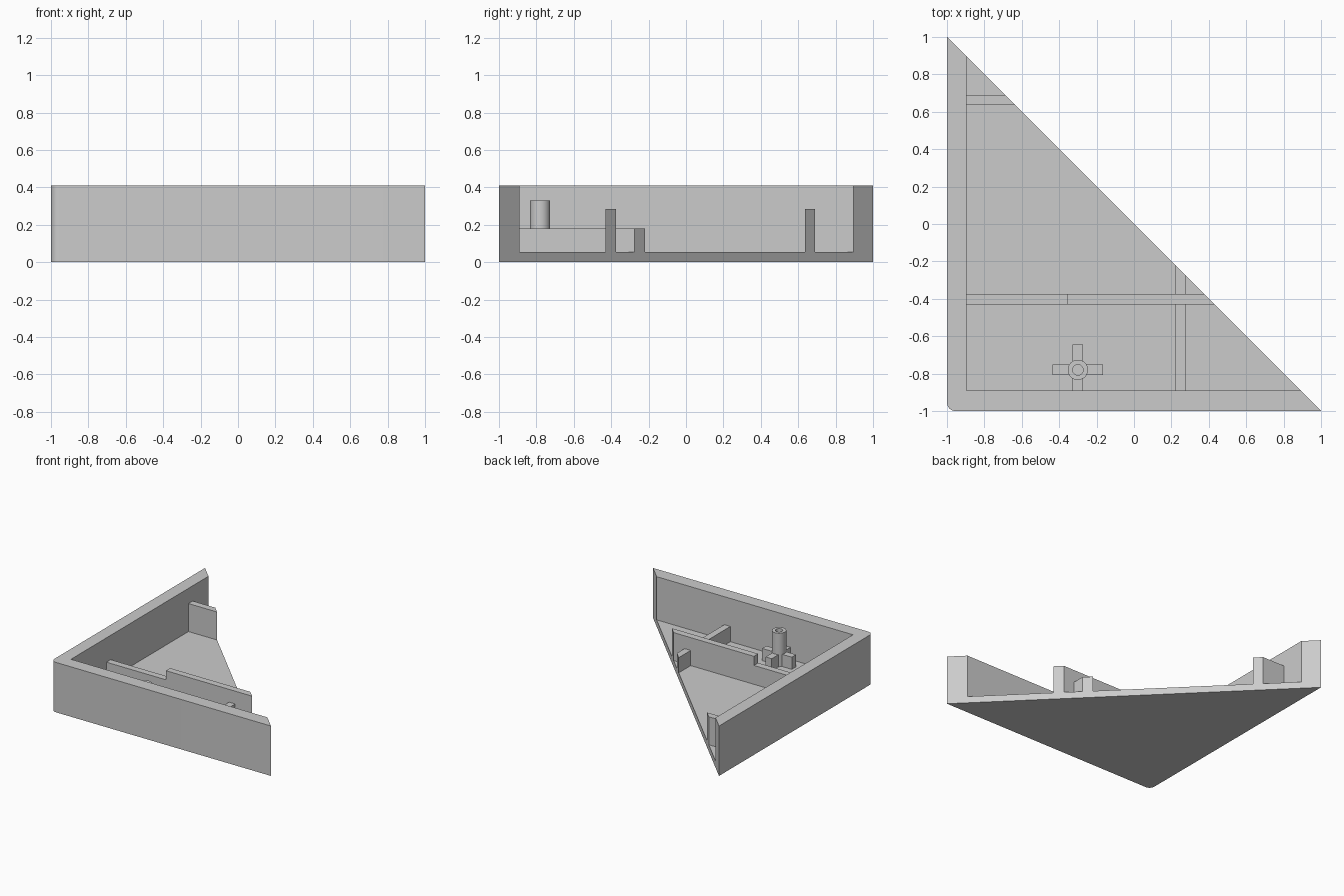
import bpy
import bmesh
import math

if "Cube" in bpy.data.objects:
    bpy.data.objects.remove(bpy.data.objects["Cube"], do_unlink=True)

FLOOR, TOP = 0.055, 0.41
WALL_X, WALL_Y = -0.895, -0.89      # inner faces of the two walls

grey = bpy.data.materials.new("plain_grey")
grey.use_nodes = True
grey.diffuse_color = (0.6, 0.6, 0.6, 1)
grey.node_tree.nodes["Principled BSDF"].inputs["Base Color"].default_value = (0.6, 0.6, 0.6, 1)


def finish(name, bm):
    bmesh.ops.recalc_face_normals(bm, faces=bm.faces)
    mesh = bpy.data.meshes.new(name)
    bm.to_mesh(mesh)
    bm.free()
    mesh.materials.append(grey)
    obj = bpy.data.objects.new(name, mesh)
    bpy.context.collection.objects.link(obj)
    return obj


def prism(name, outline, z0, z1):
    """Extrude a plan outline from z0 up to z1."""
    bm = bmesh.new()
    base = bm.faces.new([bm.verts.new((x, y, z0)) for x, y in outline])
    top = bmesh.ops.extrude_face_region(bm, geom=[base])["geom"]
    verts = [v for v in top if isinstance(v, bmesh.types.BMVert)]
    bmesh.ops.translate(bm, verts=verts, vec=(0, 0, z1 - z0))
    return finish(name, bm)


def box(name, x0, x1, y0, y1, z1):
    return prism(name, [(x0, y0), (x1, y0), (x1, y1), (x0, y1)], FLOOR, z1)


def smooth(obj):
    bpy.ops.object.select_all(action="DESELECT")
    obj.select_set(True)
    bpy.context.view_layer.objects.active = obj
    bpy.ops.object.shade_smooth_by_angle(angle=math.radians(35))


# Tray: triangular block with a rounded corner, hollowed and open on the diagonal
r = 0.045
arc = [math.radians(180 + 90 * i / 8) for i in range(9)]
corner = [(-1 + r + r * math.cos(a), -1 + r + r * math.sin(a)) for a in arc]
tray = prism("tray", corner + [(1, -1), (-1, 1)], 0, TOP)
cutter = prism("tray_cutter", [(WALL_X, WALL_Y), (-WALL_Y, WALL_Y), (1.2, WALL_Y + 0.31),
                               (1.2, 1.2), (WALL_X + 0.31, 1.2), (WALL_X, -WALL_X)], FLOOR, 1)
cutter.hide_render = True
cut = tray.modifiers.new("hollow", "BOOLEAN")
cut.operation = "DIFFERENCE"
cut.solver = "EXACT"
cut.object = cutter
bpy.context.view_layer.objects.active = tray
bpy.ops.object.modifier_apply(modifier="hollow")
bpy.data.objects.remove(cutter, do_unlink=True)
smooth(tray)


# Ribs, each ending flush with the diagonal
def rib_along_x(name, x0, y0, y1, z1):
    prism(name, [(x0, y0), (-y0, y0), (-y1, y1), (x0, y1)], FLOOR, z1)


rib_along_x("back_rib", WALL_X, 0.635, 0.69, 0.285)
rib_along_x("middle_rib_high", -0.355, -0.43, -0.375, 0.285)
box("middle_rib_low", WALL_X, -0.355, -0.43, -0.375, 0.21)
box("cross_rib_front", 0.22, 0.275, WALL_Y, -0.43, 0.18)
prism("cross_rib_back", [(0.22, -0.375), (0.275, -0.375), (0.275, -0.275), (0.22, -0.22)], FLOOR, 0.18)

# Hollow screw post
px, py, outer, inner, post_top = -0.3, -0.78, 0.054, 0.028, 0.33
bm = bmesh.new()
ring = [bm.verts.new((px + d, py, z)) for d, z in
        ((outer, FLOOR), (outer, post_top), (inner, post_top), (inner, FLOOR))]
edges = [bm.edges.new(pair) for pair in zip(ring, ring[1:])]
bmesh.ops.spin(bm, geom=ring + edges, cent=(px, py, 0), axis=(0, 0, 1),
               angle=math.tau, steps=32, use_duplicate=False)
bmesh.ops.remove_doubles(bm, verts=bm.verts, dist=0.0005)
smooth(finish("screw_post", bm))

# Four gussets around the post
w, start, reach, gusset_top = 0.0275, 0.042, 0.135, 0.155
box("gusset_left", px + start, px + reach, py - w, py + w, gusset_top)
box("gusset_right", px - reach, px - start, py - w, py + w, gusset_top)
box("gusset_back", px - w, px + w, py + start, py + reach, gusset_top)
box("gusset_front", px - w, px + w, WALL_Y, py - start, gusset_top)
